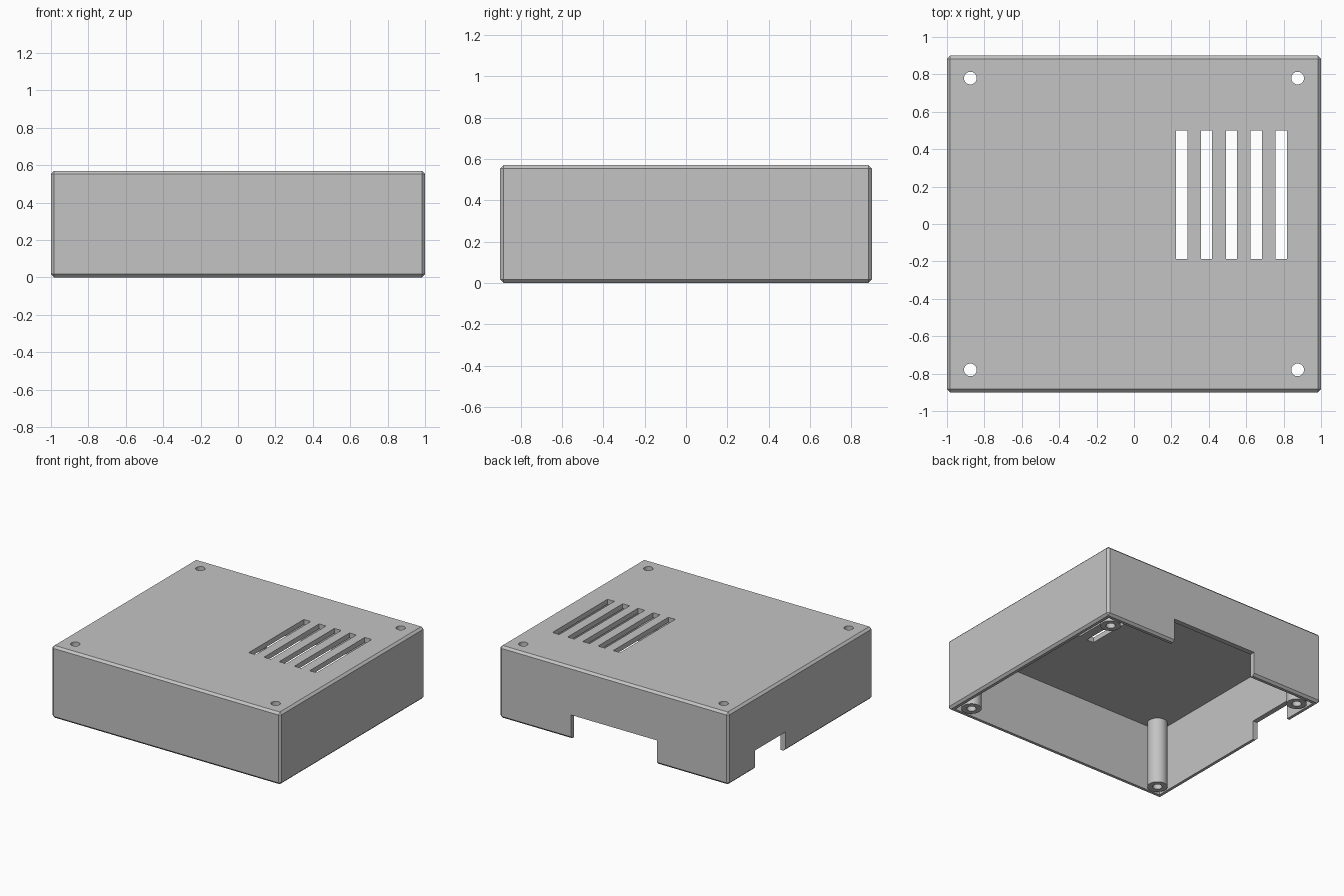
import bpy, bmesh
from mathutils import Matrix, Vector

if "Cube" in bpy.data.objects:
    bpy.data.objects.remove(bpy.data.objects["Cube"], do_unlink=True)

HALF_X, HALF_Y, HEIGHT = 1.0, 0.9, 0.57
WALL, CHAMFER = 0.04, 0.017
CEILING = HEIGHT - WALL
BOSS_X, BOSS_Y, BOSS_R, HOLE_R = 0.875, 0.78, 0.073, 0.034

grey = bpy.data.materials.new("plain grey")
grey.use_nodes = True
colour = (0.55, 0.55, 0.55, 1)
grey.diffuse_color = colour
grey.node_tree.nodes["Principled BSDF"].inputs["Base Color"].default_value = colour


def finish(name, bm):
    mesh = bpy.data.meshes.new(name)
    bm.to_mesh(mesh)
    bm.free()
    mesh.materials.append(grey)
    obj = bpy.data.objects.new(name, mesh)
    bpy.context.collection.objects.link(obj)
    return obj


def box(name, low, high, chamfer=0):
    low, high = Vector(low), Vector(high)
    bm = bmesh.new()
    place = Matrix.Translation((low + high) / 2) @ Matrix.Diagonal((*(high - low), 1))
    bmesh.ops.create_cube(bm, size=1, matrix=place)
    if chamfer:
        bmesh.ops.bevel(bm, geom=bm.edges[:], offset=chamfer, segments=1, affect='EDGES')
    return finish(name, bm)


def cylinder(name, x, y, radius, z0, z1):
    bm = bmesh.new()
    bmesh.ops.create_cone(bm, cap_ends=True, segments=32, radius1=radius, radius2=radius,
                          depth=z1 - z0, matrix=Matrix.Translation((x, y, (z0 + z1) / 2)))
    return finish(name, bm)


def cut(target, cutter):
    """Subtract the cutter, then remove it."""
    cutter.hide_render = True
    mod = target.modifiers.new("cut", 'BOOLEAN')
    mod.operation, mod.solver, mod.object = 'DIFFERENCE', 'EXACT', cutter
    select(target)
    bpy.ops.object.modifier_apply(modifier=mod.name)
    bpy.data.objects.remove(cutter, do_unlink=True)


def select(obj):
    bpy.ops.object.select_all(action='DESELECT')
    obj.select_set(True)
    bpy.context.view_layer.objects.active = obj


# Chamfered case, hollow and open underneath
case = box("case_cover", (-HALF_X, -HALF_Y, 0), (HALF_X, HALF_Y, HEIGHT), CHAMFER)
cut(case, box("cavity", (WALL - HALF_X, WALL - HALF_Y, -0.1),
              (HALF_X - WALL, HALF_Y - WALL, CEILING)))

# Port openings in the lower edge of the back and left-hand (-x) walls
cut(case, box("back_port", (-0.375, 0.8, -0.1), (0.375, 1, 0.19)))
cut(case, box("side_port", (-1.1, 0.19, -0.1), (-0.9, 0.57, 0.15)))

# Row of ventilation slots in the top
for i in range(5):
    x = 0.225 + i * 0.133
    cut(case, box("vent_slot", (x, -0.187, 0.45), (x + 0.06, 0.5, 0.7)))

# Hollow screw bosses in the corners, drilled through the top
for side, sx in (("left", 1), ("right", -1)):
    for end, sy in (("back", 1), ("front", -1)):
        x, y = sx * BOSS_X, sy * BOSS_Y
        cut(case, cylinder("drill", x, y, HOLE_R, 0.4, 0.7))
        boss = cylinder(f"screw_boss_{end}_{side}", x, y, BOSS_R, 0, CEILING)
        cut(boss, cylinder("drill", x, y, HOLE_R, -0.1, 0.7))
        select(boss)
        bpy.ops.object.shade_smooth_by_angle()

select(case)
bpy.ops.object.shade_smooth_by_angle(angle=0.5)
